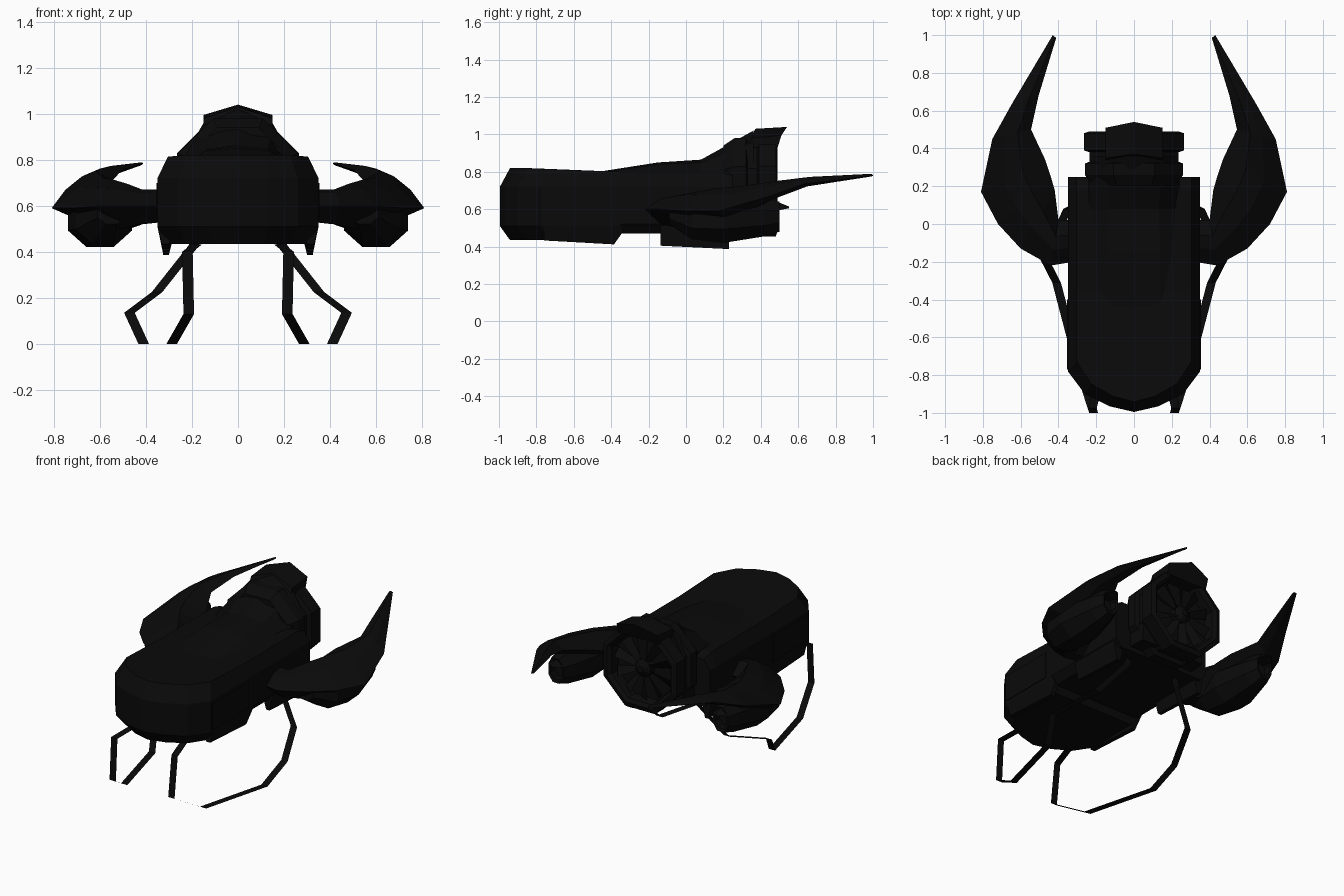
import bpy, bmesh, math
from mathutils import Vector

black = bpy.data.materials.new("dark_hull")
black.diffuse_color = (0.003, 0.003, 0.003, 1)


def make(name, bm, mirror=False):
    bmesh.ops.recalc_face_normals(bm, faces=bm.faces)
    me = bpy.data.meshes.new(name)
    bm.to_mesh(me)
    bm.free()
    me.materials.append(black)
    ob = bpy.data.objects.new(name, me)
    bpy.context.collection.objects.link(ob)
    if mirror:
        ob.modifiers.new("mirror", 'MIRROR').use_mirror_merge = False
    return ob


def loft(name, rings, mirror=False, caps=True, closed=True):
    """Skin a list of equal-length point rings."""
    bm = bmesh.new()
    vs = [[bm.verts.new(p) for p in r] for r in rings]
    n = len(rings[0])
    for a, b in zip(vs, vs[1:]):
        for i in range(n if closed else n - 1):
            j = (i + 1) % n
            bm.faces.new((a[i], a[j], b[j], b[i]))
    if caps:
        bm.faces.new(vs[0])
        bm.faces.new(vs[-1])
    return make(name, bm, mirror)


def octagon(cx, y, cz, rx, rz=None):
    """Flat-topped octagon in the xz plane, measured to its flats."""
    rz = rz or rx
    k = 1 / math.cos(math.pi / 8)
    angs = [math.pi / 8 + i * math.pi / 4 for i in range(8)]
    return [(cx + rx * k * math.cos(a), y, cz + rz * k * math.sin(a)) for a in angs]


def plan(z, inset, back, drop=0):
    """Hull outline seen from above, pulled in by an inset; drop lowers the back."""
    half = [(0.13, -0.965, 0), (0.26, -0.9, 0), (0.35, -0.78, drop * 0.3), (0.35, back, drop)]
    right = [(x - inset * x / 0.35, y + (inset * 1.2 if y < -0.5 else 0), z - d) for x, y, d in half]
    left = [(-x, y, z) for x, y, z in reversed(right)]
    return [(0, -0.995 + inset * 1.2, z)] + right + left


# Main hull: deep front section and shallower rear section
loft("front_hull", [plan(0.435, 0.045, -0.38), plan(0.51, 0, -0.35),
                    plan(0.72, 0, -0.35), plan(0.82, 0.045, -0.35, 0.02)])


def rear_ring(y, zt):
    h = [(0.31, 0.47), (0.35, 0.52), (0.35, 0.72), (0.305, zt)]
    return [(x, y, z) for x, z in h] + [(-x, y, z) for x, z in reversed(h)]


loft("rear_hull", [rear_ring(-0.35, 0.80), rear_ring(0.18, 0.80), rear_ring(0.25, 0.78)])

# Raised spine climbing from the cabin roof to the engine
spine = []
for y, w, zs, w2, ze, zt in [(-0.47, 0.24, 0.76, 0.14, 0.795, 0.80),
                             (-0.15, 0.25, 0.77, 0.14, 0.84, 0.85),
                             (0.08, 0.25, 0.78, 0.13, 0.85, 0.865),
                             (0.36, 0.23, 0.82, 0.15, 0.96, 1.02)]:
    spine.append([(-w, y, 0.5), (-w, y, zs), (-w2, y, ze), (0, y, zt),
                  (w2, y, ze), (w, y, zs), (w, y, 0.5)])
loft("spine", spine)

# Hood plate over the engine
loft("engine_hood", [
    [(-0.15, 0.33, 0.93), (-0.15, 0.35, 0.98), (0, 0.37, 1.03), (0.15, 0.35, 0.98), (0.15, 0.33, 0.93)],
    [(-0.15, 0.49, 0.93), (-0.15, 0.51, 0.995), (0, 0.54, 1.04), (0.15, 0.51, 0.995), (0.15, 0.49, 0.93)]])

# Engine casing with a waist groove and recessed mouth
EZ = 0.72
loft("engine_casing", [octagon(0, y, EZ, r) for y, r in
     [(0.2, 0.22), (0.26, 0.26), (0.32, 0.26), (0.33, 0.235), (0.38, 0.235), (0.39, 0.265),
      (0.48, 0.265), (0.49, 0.235), (0.47, 0.215), (0.41, 0.205)]])
loft("fan_hub", [octagon(0, y, EZ, r) for y, r in [(0.40, 0.06), (0.45, 0.055), (0.475, 0.02)]])

# Fan blades
bm = bmesh.new()
for i in range(10):
    a = i * math.tau / 10
    pts = [(0.045, 0, 0.455), (0.205, 0.12, 0.46), (0.205, 0.42, 0.43), (0.045, 0.5, 0.425)]
    bm.faces.new([bm.verts.new((r * math.cos(a + t), y, EZ + r * math.sin(a + t)))
                  for r, t, y in pts])
make("fan_blades", bm)

# Horn-shaped wings: inner edge, outer edge, crown and keel at each station
stations = [((0.32, 0.02, 0.60), (0.32, -0.20, 0.60), 0.07, 0.07),
            ((0.40, 0.02, 0.60), (0.44, -0.22, 0.60), 0.07, 0.08),
            ((0.42, 0.18, 0.61), (0.60, -0.13, 0.60), 0.09, 0.11),
            ((0.44, 0.25, 0.64), (0.72, 0.0, 0.59), 0.09, 0.11),
            ((0.47, 0.34, 0.67), (0.81, 0.17, 0.59), 0.08, 0.08),
            ((0.545, 0.50, 0.71), (0.75, 0.45, 0.67), 0.055, 0.03),
            ((0.505, 0.68, 0.755), (0.65, 0.63, 0.735), 0.025, 0.02),
            ((0.412, 0.985, 0.785), (0.43, 1.0, 0.78), 0.006, 0.006)]
wing = []
for p, q, up, dn in stations:
    p, q = Vector(p), Vector(q)
    m, n = p.lerp(q, 0.35), p.lerp(q, 0.65)
    u, d = Vector((0, 0, up)), Vector((0, 0, dn))
    wing.append([p, m + u, n + u * 0.8, q, n - d, m - d])
loft("wings", wing, mirror=True)

# Pods slung under the wings, narrowing to small tail openings
loft("wing_pods", [octagon(x, y, z, rx, rz) for x, y, z, rx, rz in
     [(0.55, -0.09, 0.57, 0.06, 0.05), (0.59, 0.03, 0.54, 0.115, 0.10), (0.60, 0.2, 0.545, 0.14, 0.125),
      (0.60, 0.42, 0.555, 0.085, 0.10), (0.60, 0.50, 0.56, 0.055, 0.08),
      (0.60, 0.495, 0.56, 0.042, 0.06), (0.60, 0.45, 0.56, 0.04, 0.055)]], mirror=True)
loft("pod_hoods", [[(x, y, z) for x, z in ((0.60 - w, zb), (0.60, zt), (0.60 + w, zb))]
     for y, w, zb, zt in [(0.38, 0.06, 0.60, 0.66), (0.50, 0.055, 0.595, 0.635),
                          (0.55, 0.015, 0.605, 0.615)]], mirror=True)

# Skids and skirts along the hull's lower edges
loft("hull_skids", [[(0.30, y, zb), (0.325, y, zb), (0.345, y, 0.50), (0.345, y, 0.56), (0.27, y, 0.56), (0.28, y, 0.47)]
                    for y, zb in [(-0.135, 0.405), (0.23, 0.387)]], mirror=True)
loft("hull_skirts", [[(0.30, y, zb), (0.33, y, zb), (0.35, y, 0.51), (0.28, y, 0.51)]
                     for y, zb in [(-0.76, 0.433), (-0.385, 0.412), (-0.34, 0.475)]], mirror=True)

# Landing gear: one flat strip per side, bent into a loop
path = [(0.18, -0.80, 0.432), (0.22, -0.975, 0.40), (0.214, -1.0, 0.13), (0.288, -0.775, 0.0),
        (0.41, -0.31, 0.0), (0.472, -0.19, 0.135), (0.352, 0.08, 0.225), (0.19, 0.16, 0.43), (0.18, 0.17, 0.48)]
loft("landing_legs", [[(x - 0.023, y, z), (x + 0.023, y, z)] for x, y, z in path],
     mirror=True, caps=False, closed=False)

# Thin raised plates on the cheeks
loft("cheek_plates", [[(x, -0.77, 0.53), (x, -0.40, 0.53), (x, -0.40, 0.70), (x, -0.77, 0.70)]
                      for x in (0.345, 0.355)], mirror=True)
